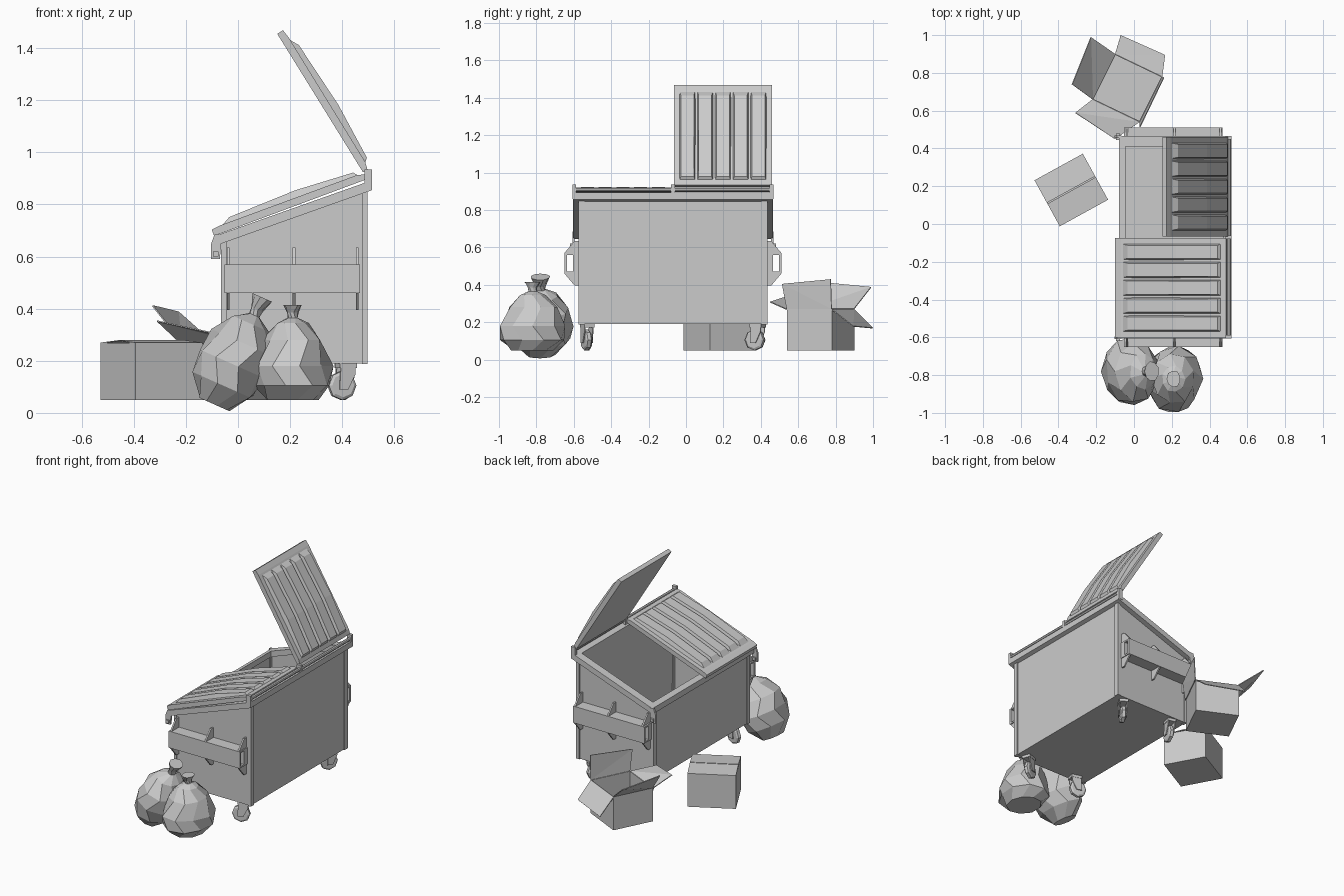
import bpy, bmesh, math, random
from mathutils import Matrix, Vector

if "Cube" in bpy.data.objects:
    bpy.data.objects.remove(bpy.data.objects["Cube"])

random.seed(4)
MID = -0.07                                   # y of the dumpster's mirror plane


def mesh(name, verts, faces, thick=0.0):
    me = bpy.data.meshes.new(name)
    me.from_pydata([tuple(v) for v in verts], [], faces)
    bm = bmesh.new()
    bm.from_mesh(me)
    bmesh.ops.recalc_face_normals(bm, faces=bm.faces)
    bm.to_mesh(me)
    bm.free()
    ob = bpy.data.objects.new(name, me)
    bpy.context.collection.objects.link(ob)
    if thick:
        m = ob.modifiers.new("thickness", 'SOLIDIFY')
        m.thickness, m.offset = thick, -1
    return ob


def prism(name, pts, a, b, place, skip=None, thick=0.0):
    """Extrude 2D points from a to b; place(p, q, t) gives the 3D position."""
    n = len(pts)
    verts = [place(p, q, t) for t in (a, b) for p, q in pts]
    faces = [(i, (i + 1) % n, n + (i + 1) % n, n + i) for i in range(n) if i != skip]
    faces += [tuple(range(n)), tuple(range(n, 2 * n))]
    return mesh(name, verts, faces, thick)


def xz(p, q, t):
    return (p, t, q)


def yz(p, q, t):
    return (t, p, q)


def box(name, x0, x1, y0, y1, z0, z1):
    return prism(name, [(x0, z0), (x1, z0), (x1, z1), (x0, z1)], y0, y1, xz)


def lathe(name, prof, seg, mat, jitter=0.0):
    verts = []
    for k, (r, z) in enumerate(prof):
        for i in range(seg):
            a = 2 * math.pi * (i + 0.5 * (k % 2) * (jitter > 0)) / seg
            rr = r * (1 + random.uniform(-jitter, jitter))
            verts.append(mat @ Vector((rr * math.cos(a), rr * math.sin(a), z)))
    faces = [(k * seg + i, k * seg + (i + 1) % seg, (k + 1) * seg + (i + 1) % seg, (k + 1) * seg + i)
             for k in range(len(prof) - 1) for i in range(seg)]
    faces += [tuple(range(seg)), tuple(range(len(verts) - seg, len(verts)))]
    return mesh(name, verts, faces)


def rim_z(x):
    return 0.682 + 0.355 * (x + 0.08)


# Hollow body with sloping open top
prism("bin_body", [(-0.06, 0.19), (0.49, 0.19), (0.49, rim_z(0.49) - 0.01), (-0.06, rim_z(-0.06) - 0.01)],
      -0.57, 0.43, xz, skip=2, thick=0.014)

# Corner posts
for x0, x1 in ((-0.066, -0.045), (0.475, 0.497)):
    for y in (-0.56, 0.42):
        box("corner_post", x0, x1, y - 0.016, y + 0.016, 0.188, rim_z(x0) - 0.02)


# Sloping rim
def rim_bar(x0, x1, y0, y1, drop=0.038):
    prism("rim", [(x0, rim_z(x0) - drop), (x1, rim_z(x1) - drop), (x1, rim_z(x1)), (x0, rim_z(x0))], y0, y1, xz)


rim_bar(-0.08, 0.515, -0.605, -0.55)
rim_bar(-0.08, 0.515, 0.41, 0.465)
rim_bar(-0.08, -0.045, -0.55, 0.41)
rim_bar(0.475, 0.515, -0.55, 0.41)


# Ribbed lids
def lid(name, y0, y1, deg, hx, hz):
    a = math.radians(deg)

    def place(u, h, y):
        return (hx + u * math.cos(a) + h * math.sin(a), y, hz + u * math.sin(a) - h * math.cos(a))
    prism(name, [(0, -0.012), (0.625, -0.014), (0.625, 0.012), (0.59, 0.016), (0.03, 0.016), (0, 0.008)],
          y0, y1, place)
    top = [(0.025, 0.012), (0.04, 0.03), (0.27, 0.043), (0.545, 0.034), (0.585, 0.012)]
    step = (y1 - y0 - 0.05) / 5
    for k in range(5):
        ya = y0 + 0.025 + k * step
        n = len(top)
        # each rib has sloping flanks
        verts = [place(u, h, ya + (0.006 if h < 0.02 else 0.013)) for u, h in top]
        verts += [place(u, h, ya + step - (0.006 if h < 0.02 else 0.013)) for u, h in top]
        verts += [place(u, 0.012, y) for y in (ya + 0.004, ya + step - 0.004) for u, h in top[1:-1]]
        faces = [(i, i + 1, n + i + 1, n + i) for i in range(n - 1)]
        for s, b in ((0, 2 * n), (n, 2 * n + n - 2)):
            faces += [(s, s + 1, b), (s + 1, s + 2, b + 1, b), (s + 2, s + 3, b + 2, b + 1), (s + 3, s + 4, b + 2)]
        mesh(name + "_rib", verts, faces)


lid("closed_lid", -0.6, -0.075, 200.2, 0.49, 0.908)
lid("open_lid", -0.065, 0.46, 121.6, 0.49, 0.93)

# Hinge rod and lugs along the back
rod = Matrix.Translation((0.503, -0.605, 0.908)) @ Matrix.Rotation(-math.pi / 2, 4, 'X')
lathe("hinge_rod", [(0.011, 0), (0.011, 1.07)], 8, rod)
for y in (-0.597, -0.07, 0.457):
    box("hinge_lug", 0.485, 0.515, y - 0.01, y + 0.01, 0.86, 0.935)

# Fork sleeves, gussets and front corner tabs on both ends
for s in (-1, 1):
    def Y(d):
        return MID + s * d
    for d0, d1, z0, z1 in ((0.566, 0.58, 0.46, 0.57), (0.5, 0.535, 0.46, 0.57),
                           (0.5, 0.58, 0.56, 0.57), (0.5, 0.58, 0.46, 0.47)):
        box("fork_sleeve", -0.052, 0.468, Y(d0), Y(d1), z0, z1)
    for x in (-0.037, 0.215, 0.457):
        for e in (-1, 1):
            z = 0.515
            prism("sleeve_gusset", [(Y(0.5), z + e * 0.12), (Y(0.525), z + e * 0.12), (Y(0.58), z + e * 0.055),
                                    (Y(0.5), z + e * 0.055)], x - 0.005, x + 0.005, yz)
    prism("corner_tab", [(-0.103, 0.59), (-0.07, 0.59), (-0.065, 0.64), (-0.065, 0.685), (-0.09, 0.685),
                         (-0.103, 0.65)], Y(0.525), Y(0.538), xz)
    box("tab_pin", -0.095, -0.075, Y(0.515), Y(0.55), 0.6, 0.62)

# Swivel casters
for x, y, deg in ((0.41, -0.53, 20), (0.03, -0.53, -15), (0.41, 0.38, 60), (0.03, 0.38, 75)):
    M = Matrix.Translation((x, y, 0)) @ Matrix.Rotation(math.radians(deg), 4, 'Z')
    wheel = M @ Matrix.Translation((-0.012, 0.016, 0.105)) @ Matrix.Rotation(math.pi / 2, 4, 'X')
    lathe("caster_wheel", [(0.045, 0), (0.056, 0.006), (0.056, 0.026), (0.045, 0.032)], 8, wheel)
    for y0 in (-0.026, 0.02):
        fork = prism("caster_fork", [(-0.03, 0.09), (0.005, 0.09), (0.035, 0.15), (0.035, 0.178), (-0.025, 0.178)],
                     y0, y0 + 0.006, xz)
        fork.matrix_world = M
    box("caster_plate", -0.03, 0.04, -0.028, 0.028, 0.172, 0.192).matrix_world = M

# Tied rubbish bags
upright = Matrix.Translation((0.21, -0.82, 0.05)) @ Matrix.Diagonal((1, 1.16, 1, 1))
lathe("rubbish_bag", [(0.1, 0), (0.147, 0.055), (0.15, 0.13), (0.115, 0.23), (0.06, 0.295), (0.02, 0.315),
                      (0.022, 0.335), (0.038, 0.365)], 9, upright, 0.05)
leaning = (Matrix.Translation((-0.09, -0.78, 0.032)) @ Matrix.Rotation(math.radians(24), 4, 'Y')
           @ Matrix.Diagonal((1, 1.27, 1, 1)))
lathe("leaning_bag", [(0.065, 0), (0.125, 0.08), (0.142, 0.17), (0.125, 0.26), (0.075, 0.34), (0.022, 0.375),
                      (0.024, 0.4), (0.042, 0.45)], 9, leaning, 0.05)

# Closed carton with two top flaps
carton = Matrix.Translation((-0.332, 0.18, 0)) @ Matrix.Rotation(math.radians(28.8), 4, 'Z')
box("closed_carton", -0.146, 0.146, -0.139, 0.139, 0.05, 0.268).matrix_world = carton
for s in (-1, 1):
    flap = prism("carton_flap", [(s * 0.139, 0.266), (s * 0.003, 0.275), (s * 0.003, 0.279), (s * 0.139, 0.27)],
                 -0.146, 0.146, yz)
    flap.matrix_world = carton

# Open carton with four splayed flaps
base = [(-0.1, 0.9), (0.15, 0.78), (0.03, 0.54), (-0.22, 0.66)]
verts = [(x, y, z) for z in (0.05, 0.27) for x, y in base]
faces = [(0, 1, 2, 3)] + [(i, (i + 1) % 4, 4 + (i + 1) % 4, 4 + i) for i in range(4)]
mesh("open_carton", verts, faces, 0.006)
tips = [((-0.07, 1.0, 0.17), (0.165, 0.895, 0.18)), ((0.155, 0.775, 0.43), (0.03, 0.515, 0.405)),
        ((-0.1, 0.45, 0.31), (-0.31, 0.59, 0.355)), ((-0.33, 0.74, 0.41), (-0.23, 0.99, 0.385))]
for i, (p, q) in enumerate(tips):
    mesh("open_carton_flap", [verts[4 + i], verts[4 + (i + 1) % 4], q, p], [(0, 1, 2), (0, 2, 3)], 0.005)
